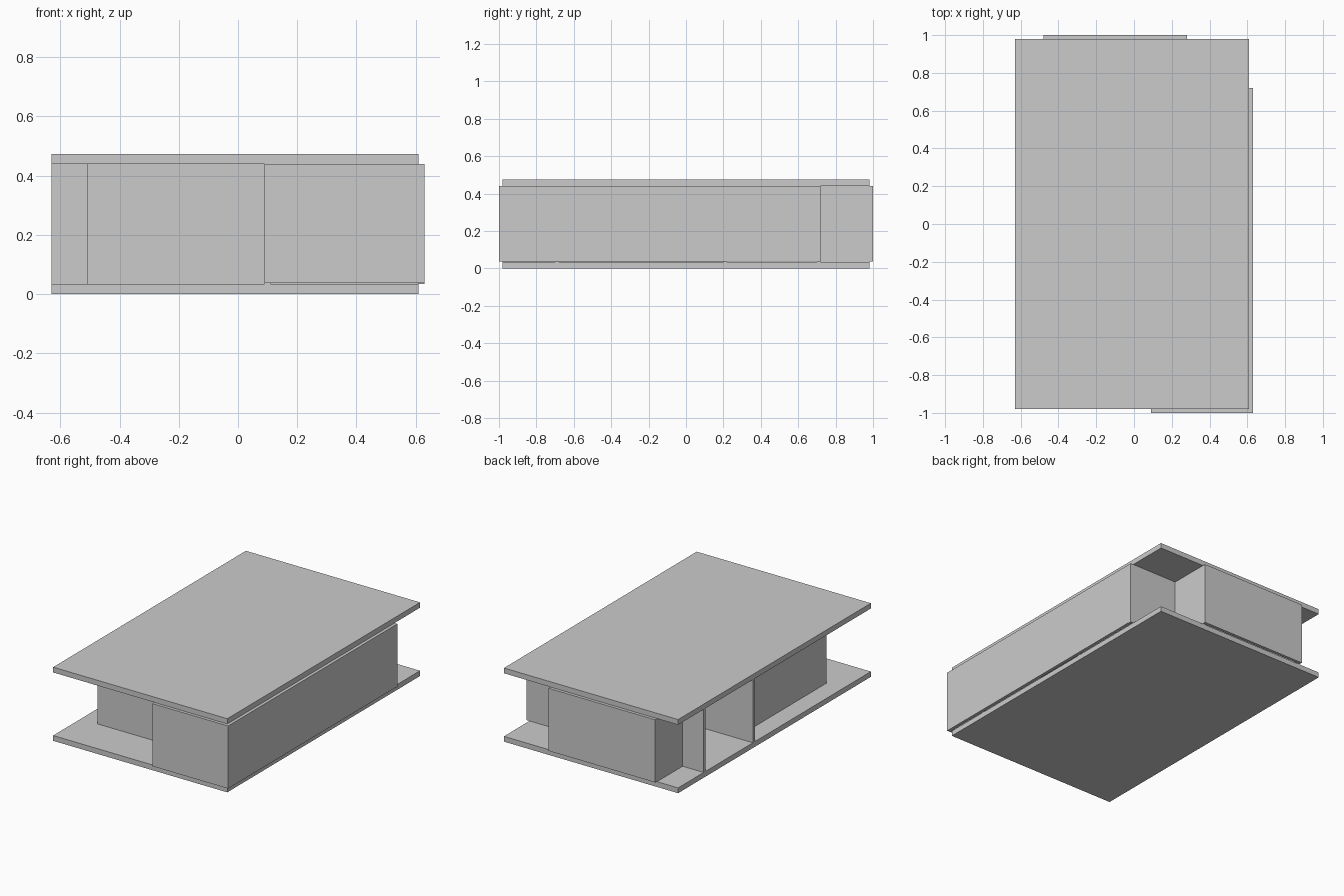
import bpy

if "Cube" in bpy.data.objects:
    bpy.data.objects.remove(bpy.data.objects["Cube"])

# shared heights: slab thickness, panel range, overall height
SLAB, Z0, Z1, TOP = 0.034, 0.034, 0.44, 0.474
T = 0.02  # panel thickness


def box(name, x0, x1, y0, y1, z0=Z0, z1=Z1):
    bpy.ops.mesh.primitive_cube_add(
        size=1, location=((x0 + x1) / 2, (y0 + y1) / 2, (z0 + z1) / 2))
    ob = bpy.context.object
    ob.name = name
    ob.scale = (x1 - x0, y1 - y0, z1 - z0)
    bpy.ops.object.transform_apply(location=False, rotation=False, scale=True)
    return ob


def panel_x(name, x0, x1, y):
    """Upright panel running along x, its lower-y face at y."""
    return box(name, x0, x1, y, y + T)


def panel_y(name, x, y0, y1):
    """Upright panel running along y, its lower-x face at x."""
    return box(name, x, x + T, y0, y1)


# table top and base
box("base_slab", -0.63, 0.61, -0.98, 0.98, 0, SLAB)
box("top_slab", -0.63, 0.61, -0.98, 0.98, Z1, TOP)

# outer panels, standing just proud of the slabs
bottom = 0.037
box("right_panel", 0.61, 0.63, -0.98, 0.70, bottom)
box("front_panel", 0.09, 0.63, -1.0, -0.98, bottom)
box("back_panel", -0.48, 0.28, 0.98, 1.0, bottom)

# short returns behind the front and back panels
panel_y("front_return", 0.09, -0.98, -0.70)
panel_y("back_return_left", -0.48, 0.72, 0.98)
panel_y("back_return_right", 0.28 - T, 0.72, 0.98)

# long dividers and the recessed left wall; the left bay stays open
panel_x("front_divider", -0.51, 0.61, -0.70)
panel_x("middle_divider", -0.63, 0.61, 0.20)
panel_x("back_divider", -0.63, 0.63, 0.72 - T)
panel_y("left_panel", -0.51, -0.70 + T, 0.20)
